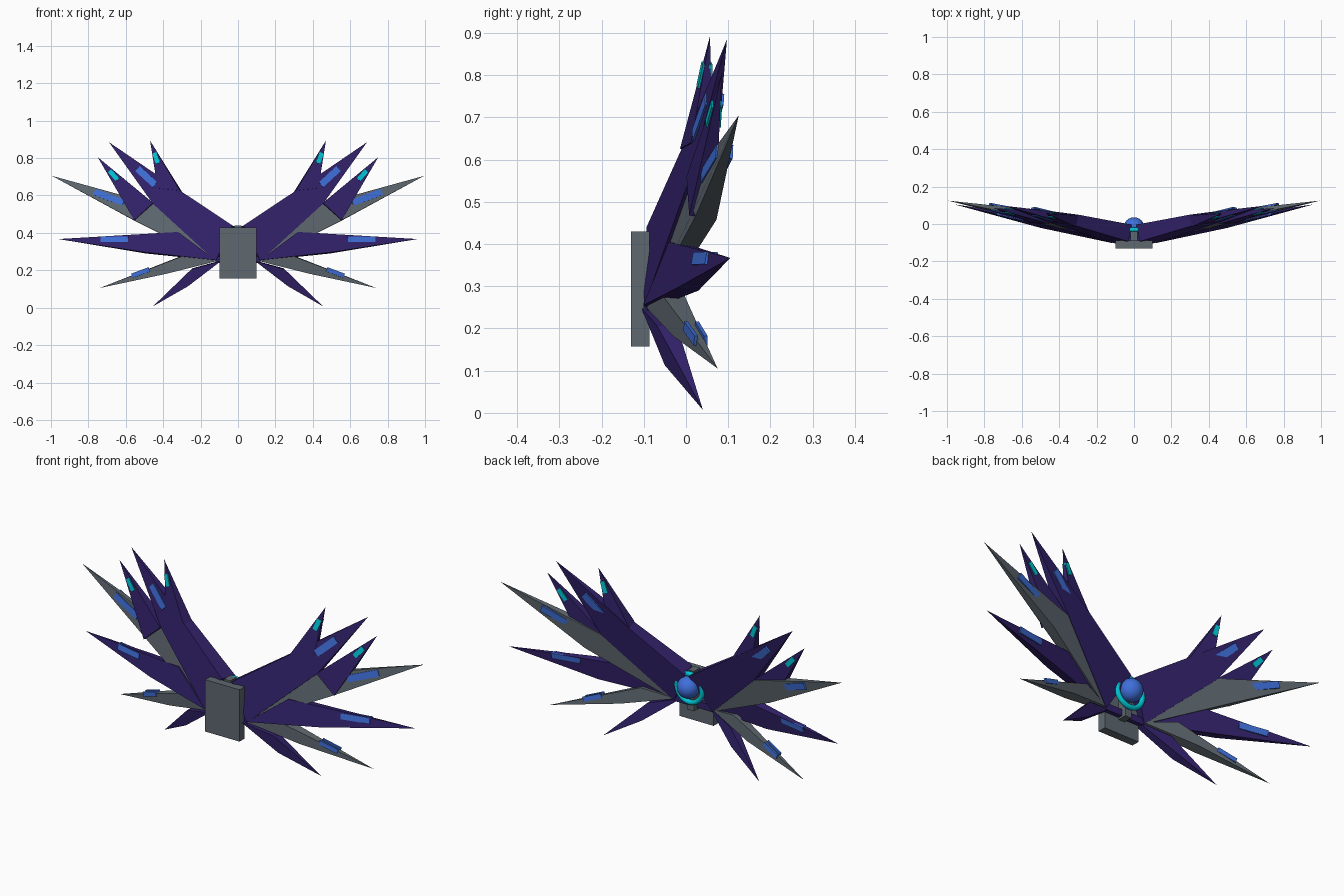
import bpy, bmesh, math
from mathutils import Vector, Matrix
from mathutils.bvhtree import BVHTree

if "Cube" in bpy.data.objects:
    bpy.data.objects.remove(bpy.data.objects["Cube"])


def material(name, rgb):
    m = bpy.data.materials.new(name)
    m.diffuse_color = (*rgb, 1)
    m.use_nodes = True
    m.node_tree.nodes["Principled BSDF"].inputs["Base Color"].default_value = m.diffuse_color
    return m


PURPLE = material("deep purple", (0.032, 0.016, 0.145))
GRAY = material("slate gray", (0.112, 0.138, 0.16))
BLUE = material("bright blue", (0.05, 0.16, 0.70))
CYAN = material("cyan", (0.0, 0.56, 0.66))


def add_object(name, bm, mat, mirror=False):
    bmesh.ops.recalc_face_normals(bm, faces=bm.faces[:])
    me = bpy.data.meshes.new(name)
    bm.to_mesh(me)
    bm.free()
    me.materials.append(mat)
    ob = bpy.data.objects.new(name, me)
    bpy.context.collection.objects.link(ob)
    if mirror:
        ob.modifiers.new("mirror", "MIRROR").use_mirror_merge = False
    return ob


def box(name, lo, hi, mat):
    lo, hi = Vector(lo), Vector(hi)
    bm = bmesh.new()
    bmesh.ops.create_cube(bm, size=1, matrix=Matrix.Translation((lo + hi) / 2)
                          @ Matrix.Diagonal((*(hi - lo), 1)))
    return add_object(name, bm, mat)


def sweep_y(x, z):
    # wings sweep backwards away from the root
    return -0.1 + 0.2 * (x - 0.13) + 0.147 * abs(z - 0.26)


def blade(name, tip, outline, mat, shift, strip, strip_mat):
    """Flat spike: outline points (x, z, thickness) run around from one side
    of the tip to the other; the tip is a single point."""
    bm = bmesh.new()
    rise = -0.147 if tip[2] > 0.26 else 0.147
    t = bm.verts.new(tip)
    front, back = [], []
    for x, z, thick in outline:
        p = Vector((x, sweep_y(x, z) + shift, z))
        front.append(bm.verts.new(p))
        back.append(bm.verts.new(p + thick * Vector((-0.2, 1, rise))))
    n = len(outline)
    bm.faces.new([t] + front)
    bm.faces.new([t] + back)
    for i in range(n - 1):
        bm.faces.new((front[i], front[i + 1], back[i + 1], back[i]))
    bm.faces.new((t, front[0], back[0]))
    bm.faces.new((t, front[-1], back[-1]))
    bmesh.ops.recalc_face_normals(bm, faces=bm.faces[:])
    bm.normal_update()

    # glowing strips laid on the front and back faces
    tree = BVHTree.FromBMesh(bm)
    x, z, length, width = strip
    for side, d in (("front", 1), ("back", -1)):
        hit, normal, _, _ = tree.ray_cast(Vector((x, -d, z)), Vector((0, d, 0)))
        if hit is None:
            continue
        along = Vector(tip) - hit
        along = (along - along.dot(normal) * normal).normalized()
        across = normal.cross(along)
        rot = Matrix((along, across, normal)).transposed().to_4x4()
        sb = bmesh.new()
        bmesh.ops.create_cube(sb, size=1, matrix=Matrix.Translation(hit) @ rot
                              @ Matrix.Diagonal((length, width, 0.009, 1)))
        add_object(f"{name}_{side}_strip", sb, strip_mat, True)
    add_object(name, bm, mat, True)


# wing blades, top to bottom
blade("upper_blade", (0.69, 0.097, 0.885),
      [(0.455, 0.556, 0.06), (0.12, 0.25, 0.04), (0.03, 0.44, 0.09), (0.31, 0.626, 0.06)],
      PURPLE, 0.0, (0.49, 0.70, 0.13, 0.036), BLUE)
blade("upper_small_spike", (0.47, 0.057, 0.893),
      [(0.43, 0.64, 0.05), (0.31, 0.626, 0.06)],
      PURPLE, -0.004, (0.437, 0.80, 0.06, 0.024), CYAN)
blade("long_gray_blade", (0.995, 0.125, 0.705),
      [(0.55, 0.465, 0.05), (0.12, 0.25, 0.03), (0.455, 0.556, 0.05)],
      GRAY, 0.008, (0.69, 0.59, 0.17, 0.034), BLUE)
blade("gray_blade_spike", (0.75, 0.085, 0.805),
      [(0.555, 0.468, 0.062), (0.455, 0.56, 0.062)],
      PURPLE, -0.008, (0.665, 0.708, 0.065, 0.024), CYAN)
blade("middle_blade", (0.96, 0.105, 0.367),
      [(0.50, 0.297, 0.05), (0.12, 0.255, 0.03), (0.32, 0.405, 0.05)],
      PURPLE, 0.0, (0.66, 0.366, 0.15, 0.03), BLUE)
blade("lower_gray_blade", (0.74, 0.075, 0.105),
      [(0.38, 0.182, 0.05), (0.11, 0.25, 0.03), (0.28, 0.282, 0.05)],
      GRAY, 0.008, (0.52, 0.188, 0.10, 0.024), BLUE)
blade("bottom_blade", (0.455, 0.04, 0.007),
      [(0.27, 0.113, 0.045), (0.09, 0.25, 0.03), (0.25, 0.205, 0.045)],
      PURPLE, 0.0, (0.34, 0.125, 0.085, 0.024), BLUE)

# front plate and the bracket that joins it to the core
box("front_plate", (-0.1, -0.13, 0.157), (0.1, -0.087, 0.43), GRAY)
box("core_bracket", (-0.018, -0.09, 0.23), (0.018, -0.04, 0.44), GRAY)
box("root_bar", (-0.12, -0.092, 0.24), (0.12, -0.065, 0.275), PURPLE)

# round core at the back
bm = bmesh.new()
bmesh.ops.create_uvsphere(bm, u_segments=24, v_segments=14, radius=0.056,
                          matrix=Matrix.Translation((0, -0.02, 0.36)))
core = add_object("core_sphere", bm, BLUE)
for p in core.data.polygons:
    p.use_smooth = True

# ring around the core
bpy.ops.mesh.primitive_torus_add(location=(0, -0.03, 0.352), rotation=(math.pi / 2, 0, 0),
                                 major_radius=0.074, minor_radius=0.013,
                                 major_segments=32, minor_segments=10)
ring = bpy.context.object
ring.name = "core_ring"
ring.data.materials.append(CYAN)
bpy.ops.object.shade_smooth()
